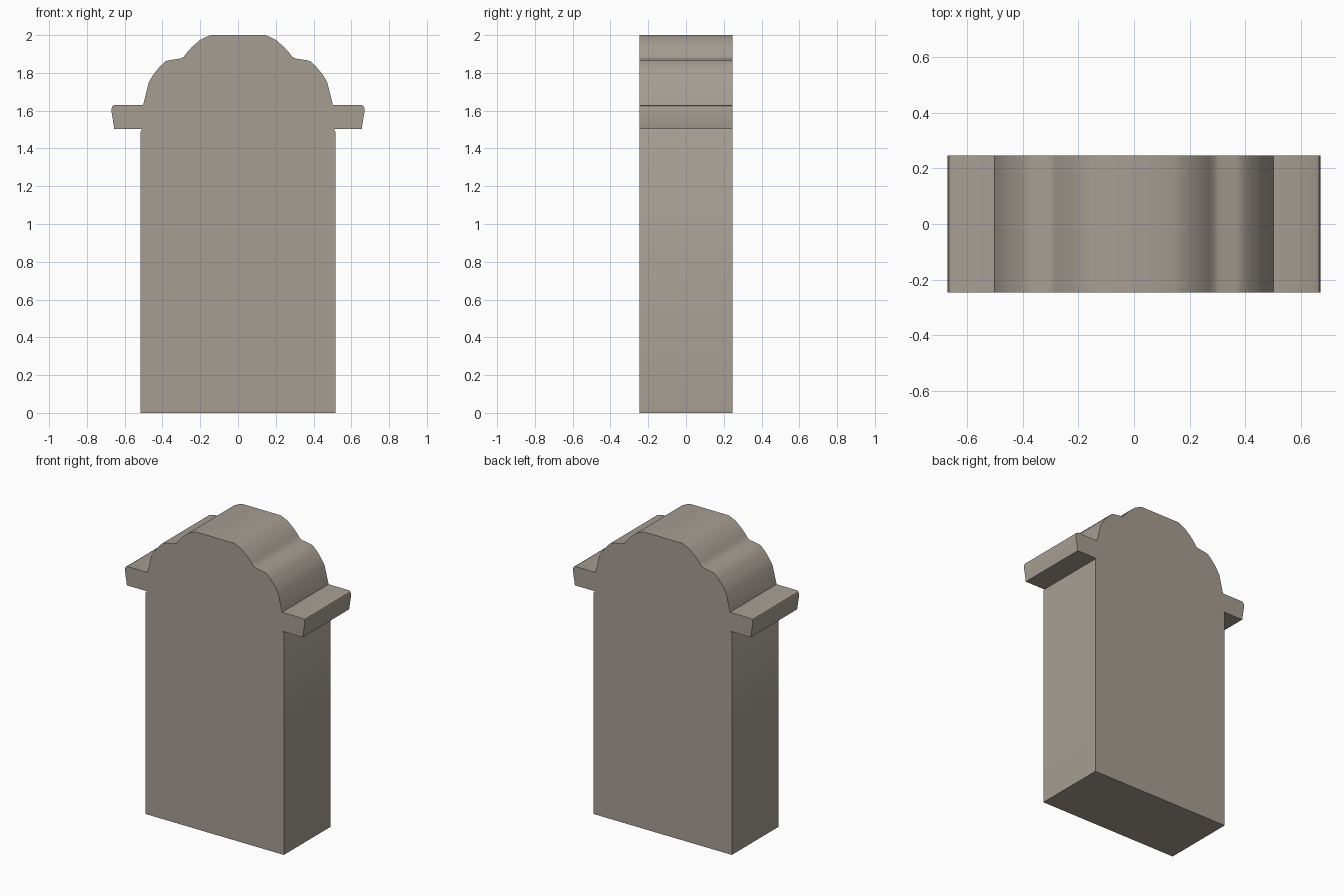
import bpy, bmesh, math

if "Cube" in bpy.data.objects:
    bpy.data.objects.remove(bpy.data.objects["Cube"])

DEPTH = 0.247

stone = bpy.data.materials.new("warm grey stone")
stone.diffuse_color = (0.38, 0.34, 0.29, 1.0)
stone.use_nodes = True
stone.node_tree.nodes["Principled BSDF"].inputs["Base Color"].default_value = stone.diffuse_color

# Right half of the outline, from the base up to the crown
half = [
    (0.515, 0.0), (0.515, 1.49), (0.508, 1.503),               # slab side
    (0.655, 1.503), (0.671, 1.605), (0.665, 1.624), (0.652, 1.631),  # shoulder ledge
    (0.502, 1.631), (0.472, 1.752), (0.445, 1.795), (0.415, 1.832),
    (0.385, 1.861), (0.365, 1.867),                            # lower lobe
    (0.305, 1.876), (0.288, 1.884), (0.27, 1.908), (0.243, 1.938),
    (0.20, 1.975), (0.167, 1.991), (0.145, 2.0),               # crown lobe
]
outline = half + [(-x, z) for x, z in reversed(half)]

# Extrude the mirrored outline from front to back
bm = bmesh.new()
front = bm.faces.new([bm.verts.new((x, -DEPTH, z)) for x, z in outline])
ext = bmesh.ops.extrude_face_region(bm, geom=[front], use_keep_orig=True)
moved = [v for v in ext["geom"] if isinstance(v, bmesh.types.BMVert)]
bmesh.ops.translate(bm, vec=(0, 2 * DEPTH, 0), verts=moved)
bmesh.ops.recalc_face_normals(bm, faces=bm.faces)

mesh = bpy.data.meshes.new("headstone")
bm.to_mesh(mesh)
bm.free()
mesh.materials.append(stone)
obj = bpy.data.objects.new("headstone", mesh)
bpy.context.collection.objects.link(obj)

# Smooth the lobes, keep the corners crisp
bpy.context.view_layer.objects.active = obj
obj.select_set(True)
bpy.ops.object.shade_smooth_by_angle(angle=math.radians(35))
